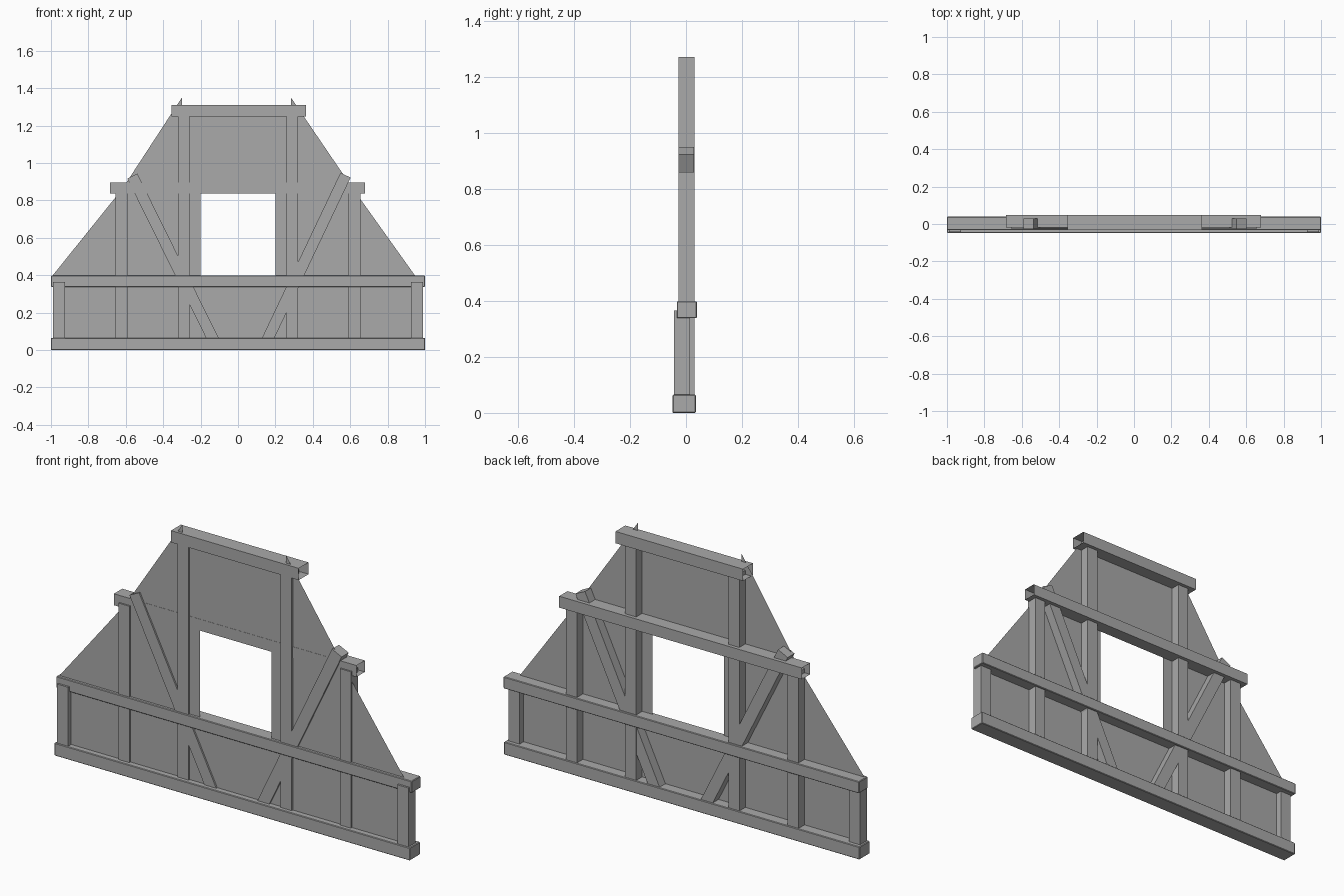
import bpy, bmesh, math
from mathutils import Vector, Matrix

cube = bpy.data.objects.get("Cube")
if cube:
    bpy.data.objects.remove(cube, do_unlink=True)

grey = bpy.data.materials.new("timber_grey")
grey.use_nodes = True
COLOR = (0.4, 0.4, 0.4, 1)
grey.diffuse_color = COLOR
grey.node_tree.nodes["Principled BSDF"].inputs["Base Color"].default_value = COLOR


def finish(name, bm):
    mesh = bpy.data.meshes.new(name)
    bm.to_mesh(mesh)
    bm.free()
    mesh.materials.append(grey)
    obj = bpy.data.objects.new(name, mesh)
    bpy.context.collection.objects.link(obj)
    return obj


def box(name, x, y, z, open_ends=False, bevel=0):
    """Timber spanning the given (low, high) ranges."""
    bm = bmesh.new()
    low, high = (Vector(c) for c in zip(x, y, z))
    size = Matrix.Diagonal((high - low).to_4d())
    bmesh.ops.create_cube(bm, size=1, matrix=Matrix.Translation((low + high) / 2) @ size)
    bm.normal_update()
    if open_ends:
        ends = [f for f in bm.faces if abs(f.normal.x) > 0.9]
        bmesh.ops.delete(bm, geom=ends, context='FACES_ONLY')
    if bevel:
        bmesh.ops.bevel(bm, geom=bm.edges[:], offset=bevel, segments=1, affect='EDGES')
    return finish(name, bm)


def brace(name, top, bottom, width, y):
    """Slanted timber between two (x, z) points."""
    a, b = Vector((top[0], 0, top[1])), Vector((bottom[0], 0, bottom[1]))
    d = b - a
    obj = box(name, (-width / 2, width / 2), y, (-d.length / 2, d.length / 2))
    turn = Matrix.Rotation(math.atan2(d.x, d.z), 4, 'Y')
    obj.data.transform(Matrix.Translation((a + b) / 2) @ turn)


# Horizontal rails, the upper two are hollow
box("bottom_sill", (-1, 1), (-0.048, 0.035), (0, 0.065), bevel=0.003)
box("lower_rail", (-1, 1), (-0.033, 0.039), (0.338, 0.398), bevel=0.003)
box("middle_rail", (-0.685, 0.68), (-0.019, 0.048), (0.838, 0.896), open_ends=True)
box("top_rail", (-0.355, 0.363), (-0.031, 0.048), (1.25, 1.31), open_ends=True)

# Upright posts
POST_Y = (-0.027, 0.03)
for side, s in (("left", 1), ("right", -1)):
    for name, x, y, top in (("end_post", 0.957, (-0.043, 0.014), 0.365),
                            ("outer_post", 0.623, POST_Y, 0.86),
                            ("inner_post", 0.29, POST_Y, 1.27)):
        box(f"{side}_{name}", (s * x - 0.031, s * x + 0.031), y, (0.05, top))

# Diagonal braces
brace("left_brace", (0.575, 0.935), (0.145, 0.03), 0.06, (-0.0275, 0.029))
brace("right_brace", (-0.565, 0.93), (-0.12, 0.03), 0.06, (-0.0265, 0.029))

# Thin infill panel around the window opening
bm = bmesh.new()
outlines = (
    [(-0.2, 0.03), (-0.2, 1.28), (-0.3, 1.28), (-0.3, 1.35), (-0.62, 0.86),
     (-0.99, 0.4), (-0.99, 0.03)],
    [(0.2, 0.03), (0.985, 0.03), (0.945, 0.4), (0.62, 0.855), (0.283, 1.35),
     (0.283, 1.28), (0.2, 1.28)],
    [(-0.2, 0.03), (0.2, 0.03), (0.2, 0.39), (-0.2, 0.39)],
    [(-0.2, 0.84), (0.2, 0.84), (0.2, 1.28), (-0.2, 1.28)],
)
for outline in outlines:
    bm.faces.new([bm.verts.new((x, -0.018, z)) for x, z in outline])
bmesh.ops.recalc_face_normals(bm, faces=bm.faces[:])
for f in bm.faces:
    if f.normal.y > 0:
        f.normal_flip()
finish("infill_panel", bm)
